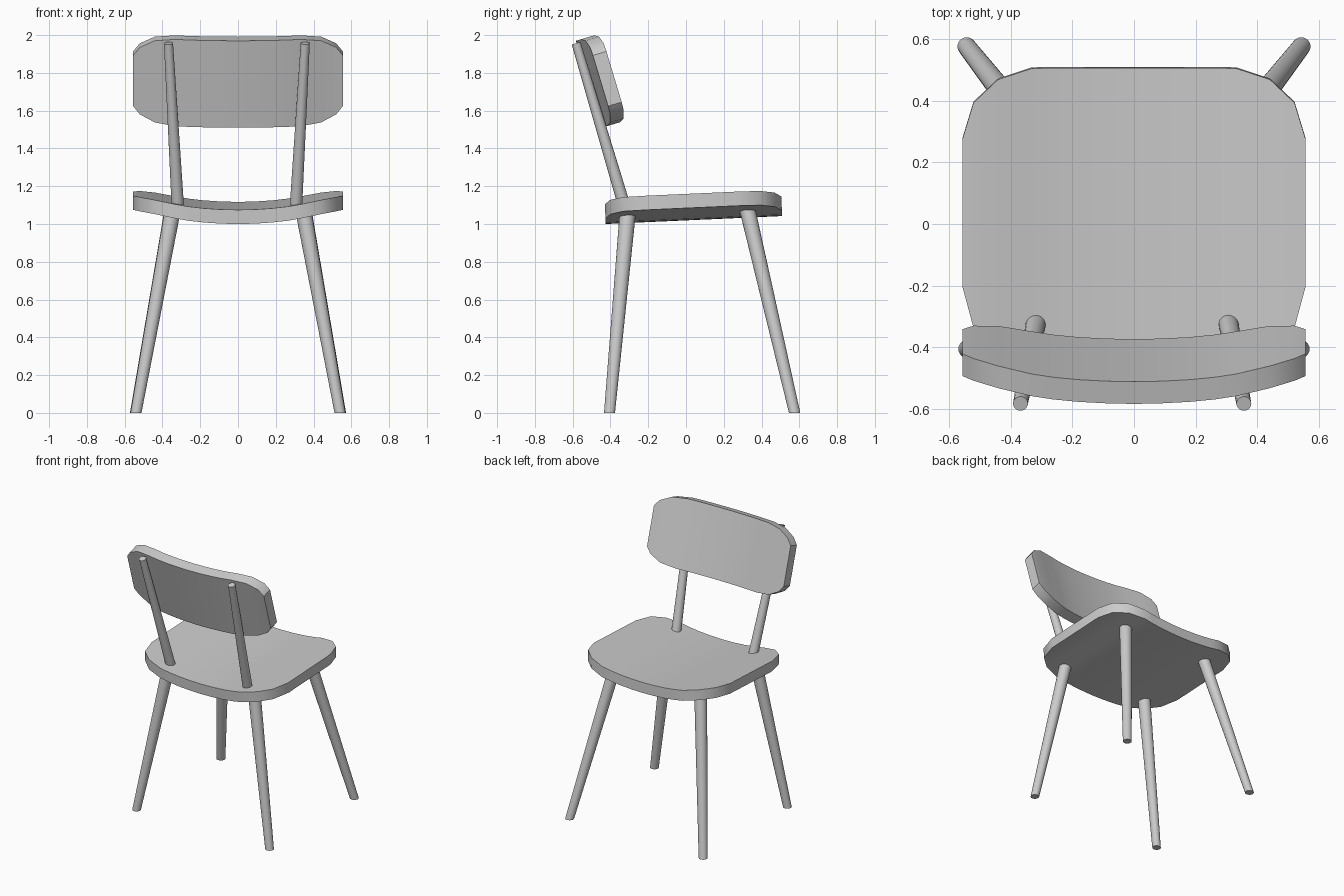
import bpy, bmesh, math
from mathutils import Vector

if "Cube" in bpy.data.objects:
    bpy.data.objects.remove(bpy.data.objects["Cube"])


def finish(name, bm, angle):
    bmesh.ops.recalc_face_normals(bm, faces=bm.faces)
    me = bpy.data.meshes.new(name)
    bm.to_mesh(me)
    bm.free()
    ob = bpy.data.objects.new(name, me)
    bpy.context.collection.objects.link(ob)
    bpy.ops.object.select_all(action='DESELECT')
    ob.select_set(True)
    bpy.context.view_layer.objects.active = ob
    bpy.ops.object.shade_smooth_by_angle(angle=math.radians(angle))


def plate(name, half, thick, origin, v_dir, w_dir):
    """Curved panel from stations (x, low edge, high edge, lift), mirrored in x."""
    stations = [(-x, a, b, c) for x, a, b, c in reversed(half[1:])] + half
    bm = bmesh.new()
    rings = []
    for x, lo, hi, lift in stations:
        corners = ((lo, lift), (hi, lift), (hi, lift + thick), (lo, lift + thick))
        rings.append([bm.verts.new(origin + Vector((x, 0, 0)) + v_dir * v + w_dir * w)
                      for v, w in corners])
    for r, s in zip(rings, rings[1:]):
        for i in range(4):
            j = (i + 1) % 4
            bm.faces.new((r[i], r[j], s[j], s[i]))
    bm.faces.new(rings[0])
    bm.faces.new(rings[-1])
    finish(name, bm, 35)


def rod(name, p0, r0, p1, r1, up, sides=20):
    """Tapered rod whose end caps are perpendicular to up."""
    side = Vector((1, 0, 0))
    other = up.cross(side).normalized()
    bm = bmesh.new()
    ends = []
    for p, r in ((p0, r0), (p1, r1)):
        ends.append([bm.verts.new(Vector(p) + r * (side * math.cos(t) + other * math.sin(t)))
                     for t in (2 * math.pi * k / sides for k in range(sides))])
    a, b = ends
    for i in range(sides):
        j = (i + 1) % sides
        bm.faces.new((a[i], a[j], b[j], b[i]))
    bm.faces.new(a)
    bm.faces.new(b)
    finish(name, bm, 40)


# Seat: dished sideways, rising slightly along y
t = math.atan(0.045)
plate("seat",
      [(0, 0, .935, 0), (.09, 0, .935, .002), (.18, 0, .935, .008), (.26, 0, .935, .017),
       (.33, 0, .935, .029), (.44, .028, .90, .051), (.52, .095, .825, .063),
       (.555, .225, .71, .065)],
      .075, Vector((0, -.425, 1.0)),
      Vector((0, math.cos(t), math.sin(t))), Vector((0, -math.sin(t), math.cos(t))))

# Backrest: same curve, leaning back
t = math.atan(0.30)
lean_up = Vector((0, -math.sin(t), math.cos(t)))
plate("backrest",
      [(0, 0, .48, 0), (.09, 0, .48, .002), (.18, 0, .48, .007), (.26, 0, .48, .015),
       (.33, 0, .48, .026), (.44, .014, .466, .049), (.52, .055, .425, .062),
       (.555, .10, .38, .064)],
      .075, Vector((0, -.445, 1.51)),
      lean_up, Vector((0, math.cos(t), math.sin(t))))

# Legs and backrest posts, one pair per side
Z = Vector((0, 0, 1))
for label, s in (("left", -1), ("right", 1)):
    rod(f"front_leg_{label}", (s * .54, -.405, 0), .029, (s * .347, -.308, 1.065), .043, Z)
    rod(f"rear_leg_{label}", (s * .542, .575, 0), .03, (s * .345, .323, 1.085), .043, Z)
    rod(f"back_post_{label}", (s * .312 - .006, -.322, 1.08), .033,
        (s * .362 - .006, -.582, 1.957), .024, lean_up)
